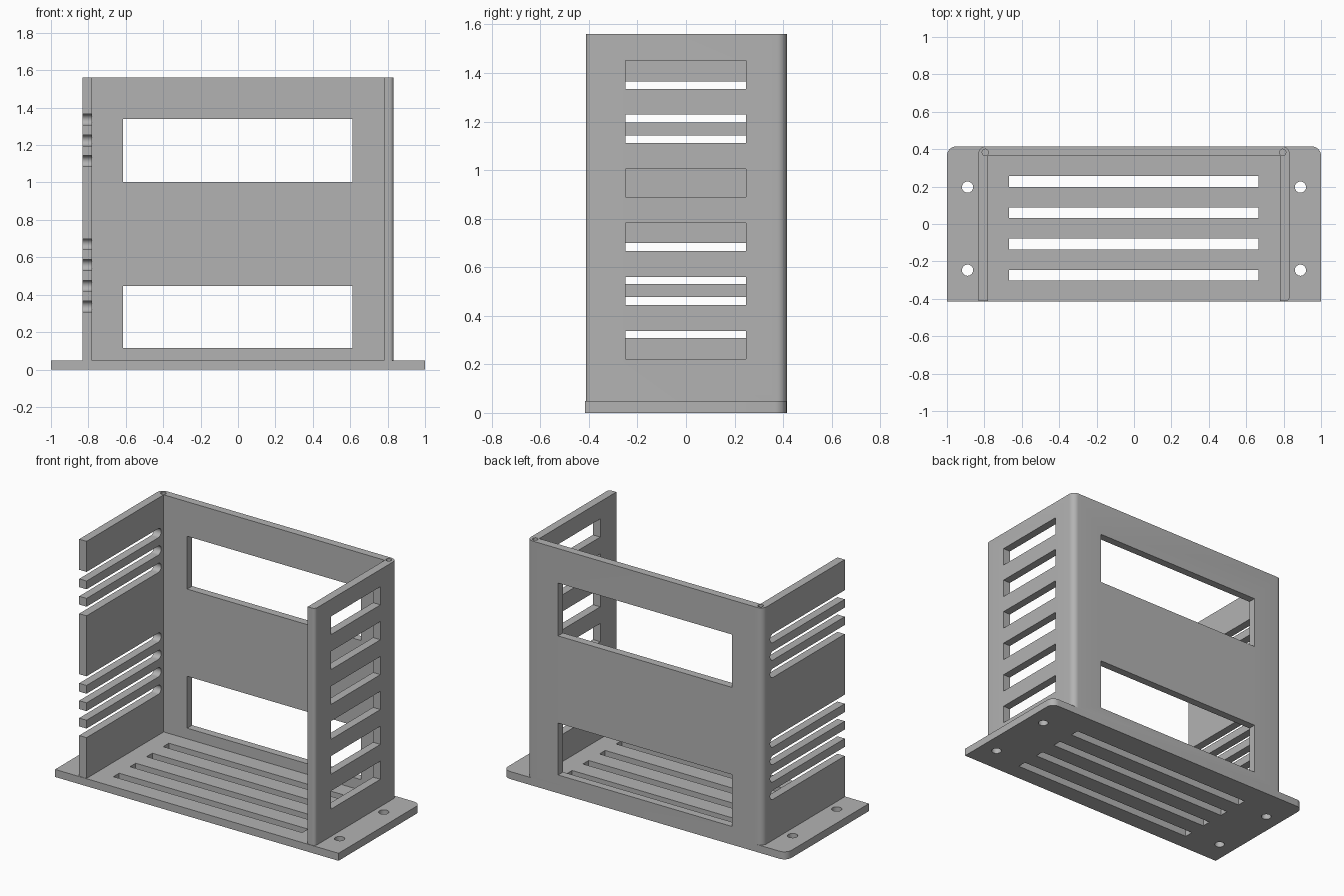
import bpy
import bmesh
import math
from mathutils import Vector, Matrix

cube = bpy.data.objects.get("Cube")
if cube:
    bpy.data.objects.remove(cube, do_unlink=True)

# Main dimensions
HALF_W, HALF_D, HEIGHT = 1.0, 0.415, 1.56
OUT_X, IN_X = 0.832, 0.78        # side wall faces
IN_Y = 0.365                     # inner face of the back wall
FRONT_Y = -0.412                 # front ends of the side walls
PLATE = 0.048                    # base plate thickness

grey = bpy.data.materials.new("plain grey")
grey.use_nodes = True
colour = (0.45, 0.45, 0.45, 1)
grey.diffuse_color = colour
for node in grey.node_tree.nodes:
    if node.type == 'BSDF_PRINCIPLED':
        node.inputs["Base Color"].default_value = colour


def rounded(corners, steps=8):
    """Turn (x, y, radius) corners into an outline with filleted corners."""
    points = []
    for i, (x, y, r) in enumerate(corners):
        p = Vector((x, y))
        if r == 0:
            points.append(p)
            continue
        a = (Vector(corners[i - 1][:2]) - p).normalized()
        b = (Vector(corners[(i + 1) % len(corners)][:2]) - p).normalized()
        centre = p + (a + b) * r
        for s in range(steps + 1):
            t = s / steps * math.pi / 2
            points.append(centre - b * r * math.cos(t) - a * r * math.sin(t))
    return points


def prism(bm, outline, low, high, axis='Z'):
    """Extrude an outline along Z, or a (y, z) outline along X."""
    verts = []
    for u, v in outline:
        verts.append(bm.verts.new((u, v, low) if axis == 'Z' else (low, u, v)))
    face = bm.faces.new(verts)
    top = bmesh.ops.extrude_face_region(bm, geom=[face])["geom"]
    shift = (0, 0, high - low) if axis == 'Z' else (high - low, 0, 0)
    bmesh.ops.translate(bm, vec=shift,
                        verts=[g for g in top if isinstance(g, bmesh.types.BMVert)])


def box(bm, x, y, z):
    outline = [(x[0], y[0]), (x[1], y[0]), (x[1], y[1]), (x[0], y[1])]
    prism(bm, outline, z[0], z[1])


def drill(bm, x, y, z, radius):
    bmesh.ops.create_cone(bm, cap_ends=True, segments=24, radius1=radius,
                          radius2=radius, depth=z[1] - z[0],
                          matrix=Matrix.Translation((x, y, sum(z) / 2)))


def make_object(name, bm):
    bmesh.ops.recalc_face_normals(bm, faces=bm.faces)
    mesh = bpy.data.meshes.new(name)
    bm.to_mesh(mesh)
    bm.free()
    mesh.materials.append(grey)
    obj = bpy.data.objects.new(name, mesh)
    bpy.context.scene.collection.objects.link(obj)
    return obj


def cut(obj, bm):
    """Cut the shapes out of the object and remove the cutter."""
    cutter = make_object("cutter", bm)
    cutter.hide_render = True
    mod = obj.modifiers.new("openings", 'BOOLEAN')
    mod.operation = 'DIFFERENCE'
    mod.solver = 'EXACT'
    mod.object = cutter
    bpy.context.view_layer.objects.active = obj
    bpy.ops.object.modifier_apply(modifier=mod.name)
    bpy.data.objects.remove(cutter, do_unlink=True)


def smooth(obj):
    bpy.ops.object.select_all(action='DESELECT')
    obj.select_set(True)
    bpy.context.view_layer.objects.active = obj
    bpy.ops.object.shade_smooth_by_angle(angle=math.radians(30))


# Base plate with rounded back corners
bm = bmesh.new()
prism(bm, rounded([(-HALF_W, -HALF_D, 0), (HALF_W, -HALF_D, 0),
                   (HALF_W, HALF_D, 0.05), (-HALF_W, HALF_D, 0.05)]), 0, PLATE)
base = make_object("base_plate", bm)

# Vent slots and mounting holes in the base
bm = bmesh.new()
for i in range(4):
    y = 0.227 - i * 0.167
    box(bm, (-0.667, 0.665), (y - 0.029, y + 0.029), (-0.1, 0.1))
for x in (-0.89, 0.89):
    for y in (0.197, -0.247):
        drill(bm, x, y, (-0.1, 0.1), 0.03)
cut(base, bm)
smooth(base)

# Back wall and both side walls as one U-shaped profile
bm = bmesh.new()
prism(bm, rounded([(-OUT_X, FRONT_Y, 0), (-IN_X, FRONT_Y, 0),
                   (-IN_X, IN_Y, 0), (IN_X, IN_Y, 0),
                   (IN_X, FRONT_Y, 0), (OUT_X, FRONT_Y, 0.022),
                   (OUT_X, HALF_D, 0.04), (-OUT_X, HALF_D, 0.04)]), PLATE, HEIGHT)
walls = make_object("walls", bm)

bm = bmesh.new()
# Back wall windows
for low, high in ((0.116, 0.447), (1.003, 1.34)):
    box(bm, (-0.614, 0.612), (0.3, 0.5), (low, high))
# Rectangular openings in the left wall
for i in range(6):
    low = 0.222 + i * 0.2225
    box(bm, (0.7, 0.9), (-0.25, 0.247), (low, low + 0.116))
# Open-ended comb slots with round inner ends in the right wall
r, end = 0.029, 0.34
for z in [0.337 + i * 0.111 for i in range(4)] + [1.114 + i * 0.111 for i in range(3)]:
    outline = [(-0.6, z - r)]
    for s in range(17):
        t = math.pi * (s / 16 - 0.5)
        outline.append((end - r + r * math.cos(t), z + r * math.sin(t)))
    outline.append((-0.6, z + r))
    prism(bm, outline, -0.9, -0.7, 'X')
# Screw holes in the top corners
for x in (-0.795, 0.795):
    drill(bm, x, 0.383, (HEIGHT - 0.15, HEIGHT + 0.1), 0.017)
cut(walls, bm)
smooth(walls)
